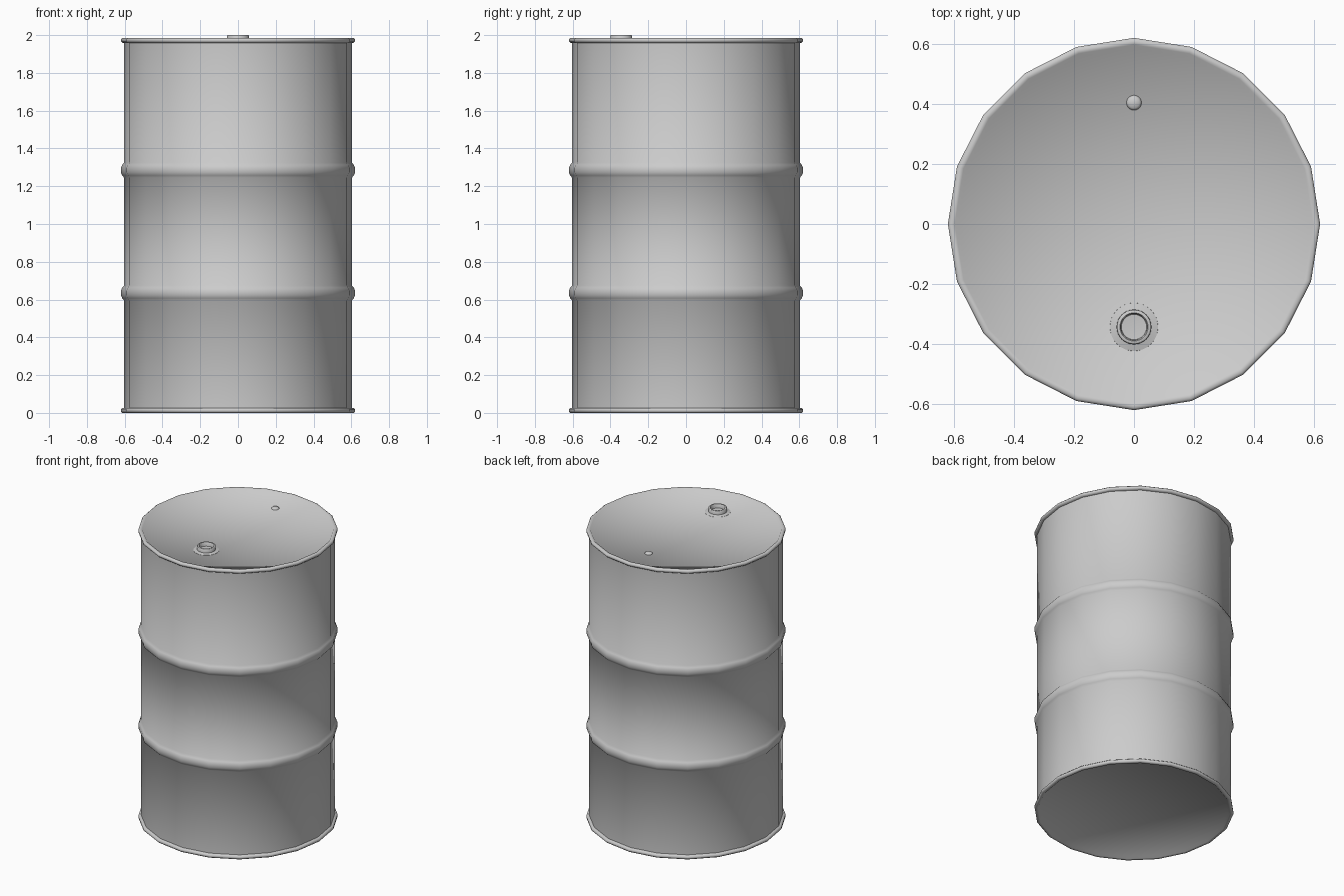
import bpy, bmesh, math

if "Cube" in bpy.data.objects:
    bpy.data.objects.remove(bpy.data.objects["Cube"])


def lathe(name, profile, sides, loc=(0, 0, 0), sharp=60):
    """Revolve an (r, z) profile around z; r = 0 ends become poles."""
    bm = bmesh.new()
    rings = []
    for r, z in profile:
        if r == 0:
            rings.append([bm.verts.new((0, 0, z))] * sides)
        else:
            rings.append([bm.verts.new((r * math.cos(2 * math.pi * i / sides),
                                        r * math.sin(2 * math.pi * i / sides), z))
                          for i in range(sides)])
    for a, b in zip(rings, rings[1:]):
        for i in range(sides):
            j = (i + 1) % sides
            quad = list(dict.fromkeys((a[i], a[j], b[j], b[i])))
            bm.faces.new(quad)
    bmesh.ops.recalc_face_normals(bm, faces=bm.faces)
    mesh = bpy.data.meshes.new(name)
    bm.to_mesh(mesh)
    bm.free()
    ob = bpy.data.objects.new(name, mesh)
    ob.location = loc
    bpy.context.collection.objects.link(ob)
    bpy.ops.object.select_all(action='DESELECT')
    ob.select_set(True)
    bpy.context.view_layer.objects.active = ob
    bpy.ops.object.shade_smooth_by_angle(angle=math.radians(sharp))
    return ob


R = 0.603        # body radius
RIM = 0.62       # rim and hoop radius


def hoop(z):
    """Rounded rolling hoop in the body profile."""
    return [(R, z - 0.04), (R + 0.010, z - 0.028), (RIM, z - 0.012),
            (RIM, z + 0.012), (R + 0.010, z + 0.028), (R, z + 0.04)]


# Drum body with bottom rim, two hoops, top rim and slightly sunken ends
body = [(0, 0.015), (0.585, 0.015), (0.597, 0.002), (0.612, 0.0), (RIM, 0.007),
        (RIM, 0.018), (0.613, 0.025), (R, 0.027)]
body += hoop(0.635) + hoop(1.285)
body += [(R, 1.958), (0.613, 1.96), (RIM, 1.967), (RIM, 1.978), (0.612, 1.985),
         (0.597, 1.983), (0.585, 1.968), (0, 1.968)]
lathe("drum_body", body, 20)

# Filler neck: sloped flange, raised collar and hollow opening
lathe("filler_neck", [(0.082, 1.962), (0.08, 1.969), (0.058, 1.974), (0.057, 1.998),
                      (0.055, 2.0), (0.047, 2.0), (0.044, 1.996), (0.042, 1.974),
                      (0, 1.971)], 32, (0, -0.343, 0), 50)

# Small vent plug
lathe("vent_plug", [(0.025, 1.964), (0.025, 1.97), (0.018, 1.976), (0, 1.979)],
      20, (0, 0.404, 0))
